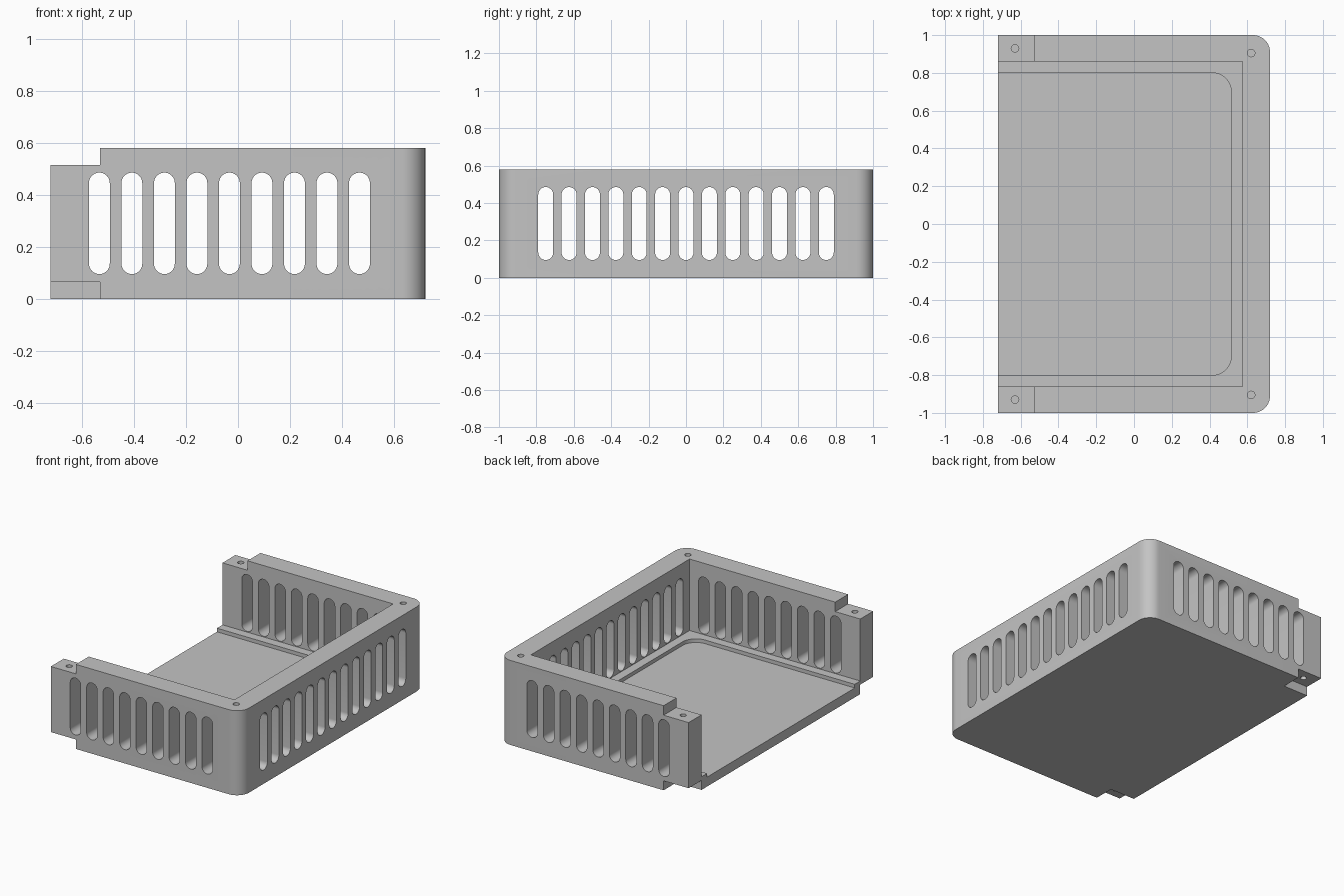
import bpy, bmesh, math
from mathutils import Vector, Matrix

cube = bpy.data.objects.get("Cube")
if cube:
    bpy.data.objects.remove(cube, do_unlink=True)

grey = bpy.data.materials.new("plain grey")
grey.use_nodes = True
grey.diffuse_color = (0.55, 0.55, 0.55, 1)
grey.node_tree.nodes["Principled BSDF"].inputs["Base Color"].default_value = (0.55, 0.55, 0.55, 1)


def rounded(u0, u1, v0, v1, left_r=0, right_r=0, steps=10):
    """Counter-clockwise rectangle with rounded left and right corners."""
    pts = []
    corners = [(u1, v1, -1, -1, right_r), (u0, v1, 1, -1, left_r),
               (u0, v0, 1, 1, left_r), (u1, v0, -1, 1, right_r)]
    for quarter, (u, v, su, sv, r) in enumerate(corners):
        for i in range(steps + 1 if r else 1):
            a = (quarter + i / steps) * math.pi / 2
            if r:
                p = Vector((u + su * r + r * math.cos(a), v + sv * r + r * math.sin(a)))
            else:
                p = Vector((u, v))
            if not pts or min((p - q).length for q in pts) > 1e-5:
                pts.append(p)
    return pts


# Maps outline (u, v) and extrusion depth w to model axes
AXES = {
    "z": lambda u, v, w: (u, v, w),
    "y": lambda u, v, w: (u, w, v),
    "x": lambda u, v, w: (w, u, v),
}


def prism(name, outlines, lo, hi, axis="z"):
    """Extrude each outline along an axis into one object."""
    bm = bmesh.new()
    for pts in outlines:
        ends = [[bm.verts.new(AXES[axis](p.x, p.y, w)) for p in pts] for w in (lo, hi)]
        bm.faces.new(ends[0])
        bm.faces.new(ends[1])
        for i in range(len(pts)):
            j = (i + 1) % len(pts)
            bm.faces.new((ends[0][i], ends[0][j], ends[1][j], ends[1][i]))
    bmesh.ops.recalc_face_normals(bm, faces=bm.faces)
    mesh = bpy.data.meshes.new(name)
    bm.to_mesh(mesh)
    bm.free()
    mesh.materials.append(grey)
    obj = bpy.data.objects.new(name, mesh)
    bpy.context.collection.objects.link(obj)
    return obj


def slots(first, count):
    """Row of upright vent slots with round ends."""
    centres = [first + 0.125 * i for i in range(count)]
    return [rounded(c - 0.04, c + 0.04, 0.095, 0.485, 0.04, 0.04) for c in centres]


def hole(x, y, r=0.02):
    return rounded(x - r, x + r, y - r, y + r, r, r, 6)


# Outer block, rounded at the closed end
case = prism("vented_case", [rounded(-0.72, 0.72, -1, 1, 0, 0.09)], 0, 0.58)

# Corner pads stepped in at the open end
pads = [rounded(-0.9, -0.53, -1.1, -0.86), rounded(-0.9, -0.53, 0.86, 1.1)]
open_holes = [hole(-0.63, s * 0.93) for s in (-1, 1)]
closed_holes = [hole(0.62, s * 0.905) for s in (-1, 1)]

cutters = [
    prism("cavity_cutter", [rounded(-0.9, 0.575, -0.86, 0.86)], 0.09, 0.8),
    prism("floor_recess_cutter", [rounded(-0.9, 0.515, -0.8, 0.8, 0, 0.1)], 0.065, 0.2),
    prism("top_step_cutter", pads, 0.515, 0.8),
    prism("bottom_step_cutter", pads, -0.1, 0.065),
    prism("side_slot_cutter", slots(-0.533, 9), -1.2, 1.2, "y"),
    prism("end_slot_cutter", slots(-0.75, 13), 0.54, 0.9, "x"),
    prism("top_hole_cutter", open_holes + closed_holes, 0.38, 0.8),
    prism("bottom_hole_cutter", open_holes, -0.1, 0.2),
]
for cutter in cutters:
    cutter.hide_render = True
    mod = case.modifiers.new(cutter.name, "BOOLEAN")
    mod.operation = "DIFFERENCE"
    mod.solver = "EXACT"
    mod.object = cutter

# Bake the cuts and drop the cutters
bpy.context.view_layer.update()
graph = bpy.context.evaluated_depsgraph_get()
case_mesh = bpy.data.meshes.new_from_object(case.evaluated_get(graph))
case.modifiers.clear()
case.data = case_mesh
for cutter in cutters:
    bpy.data.objects.remove(cutter, do_unlink=True)

# Smooth the rounded corners and slot ends, keep edges sharp
bpy.ops.object.select_all(action="DESELECT")
case.select_set(True)
bpy.context.view_layer.objects.active = case
bpy.ops.object.shade_smooth_by_angle(angle=math.radians(30))
